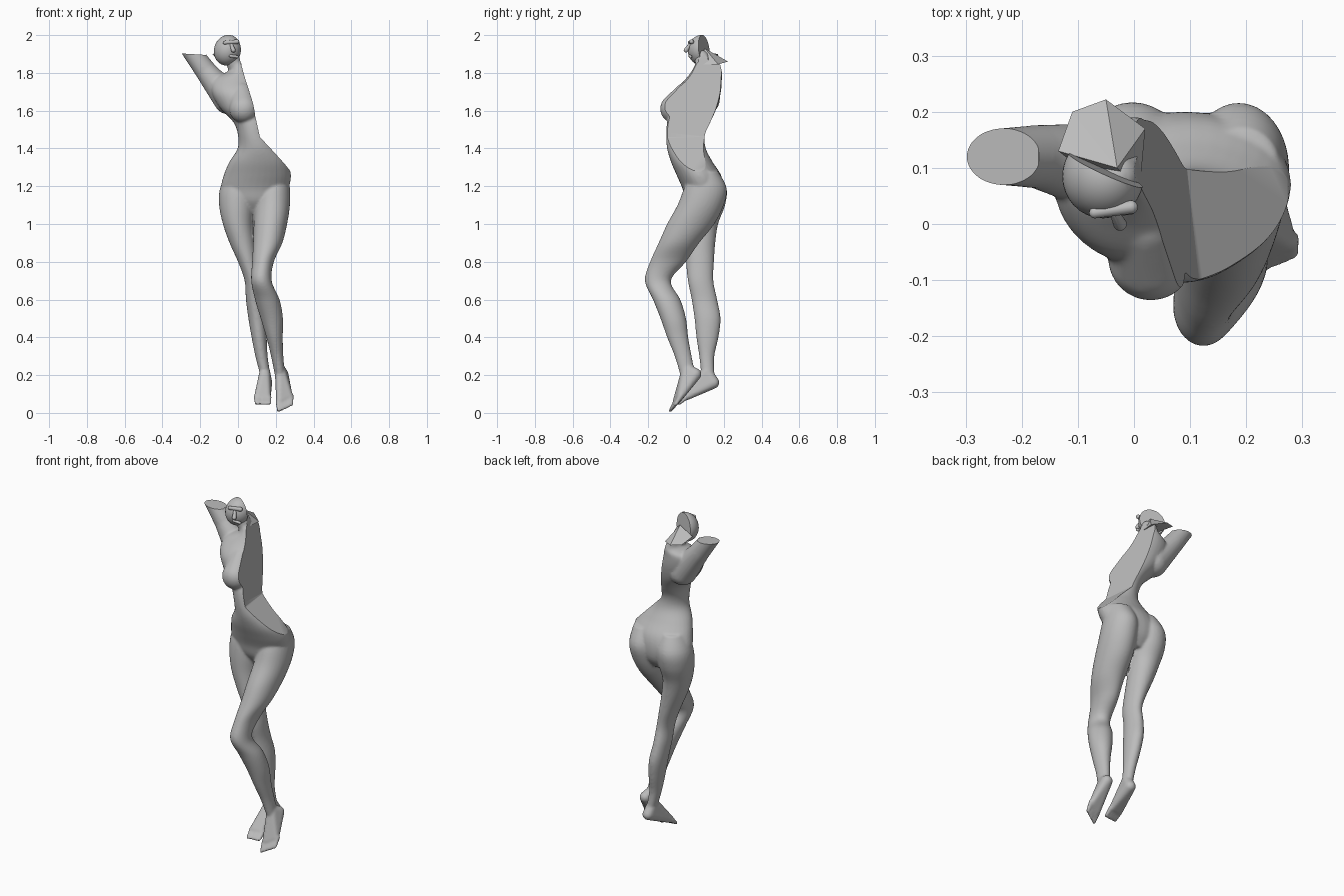
import bpy, bmesh, math
from mathutils import Vector, Matrix

cube = bpy.data.objects.get("Cube")
if cube:
    bpy.data.objects.remove(cube, do_unlink=True)

stone = bpy.data.materials.new("grey stone")
stone.use_nodes = True
stone.diffuse_color = (0.5, 0.5, 0.5, 1)
stone.node_tree.nodes["Principled BSDF"].inputs["Base Color"].default_value = (0.5, 0.5, 0.5, 1)


def finish(name, bm):
    """Turn a bmesh into a named object with the stone material."""
    bmesh.ops.recalc_face_normals(bm, faces=bm.faces)
    mesh = bpy.data.meshes.new(name)
    bm.to_mesh(mesh)
    bm.free()
    mesh.materials.append(stone)
    obj = bpy.data.objects.new(name, mesh)
    bpy.context.collection.objects.link(obj)
    return obj


def spline(a, b, c, d, t):
    """Smooth interpolation between b and c."""
    return b + t * ((c - a) + t * ((2 * a - 5 * b + 4 * c - d) + t * (3 * (b - c) + d - a))) / 2


def loft(bm, sections, sides=32, steps=5):
    """Skin level oval sections given as (z, left, right, front, back)."""
    levels = []
    last = len(sections) - 1
    for i in range(last):
        near = [sections[max(0, min(last, i + k))] for k in (-1, 0, 1, 2)]
        for s in range(steps):
            levels.append([spline(*vals, s / steps) for vals in zip(*near)])
    levels.append(sections[-1])
    rings = []
    for z, x0, x1, y0, y1 in levels:
        ring = []
        for k in range(sides):
            a = math.tau * k / sides
            ring.append(bm.verts.new(((x0 + x1) / 2 + math.cos(a) * (x1 - x0) / 2,
                                      (y0 + y1) / 2 + math.sin(a) * (y1 - y0) / 2, z)))
        rings.append(ring)
    for low, high in zip(rings, rings[1:]):
        for k in range(sides):
            n = (k + 1) % sides
            bm.faces.new((low[k], low[n], high[n], high[k]))
    bm.faces.new(rings[0])
    bm.faces.new(rings[-1])


def hull(bm, balls):
    """Wrap a tight skin around balls given as (x, y, z, radius)."""
    part = bmesh.new()
    for x, y, z, r in balls:
        bmesh.ops.create_icosphere(part, subdivisions=3, radius=r,
                                   matrix=Matrix.Translation((x, y, z)))
    out = bmesh.ops.convex_hull(part, input=part.verts)
    inner = {g for g in out["geom_interior"] if isinstance(g, bmesh.types.BMVert)}
    bmesh.ops.delete(part, geom=list(inner), context="VERTS")
    temp = bpy.data.meshes.new("temp")
    part.to_mesh(temp)
    part.free()
    bm.from_mesh(temp)
    bpy.data.meshes.remove(temp)


def prism(name, outline, y0, y1, shear):
    """Cutter: an x-z outline swept along y, leaning in x."""
    bm = bmesh.new()
    face = bm.faces.new([bm.verts.new((x - shear * y0, y0, z)) for x, z in outline])
    move = bmesh.ops.extrude_face_region(bm, geom=[face])["geom"]
    verts = [v for v in move if isinstance(v, bmesh.types.BMVert)]
    bmesh.ops.translate(bm, verts=verts, vec=(-shear * (y1 - y0), y1 - y0, 0))
    obj = finish(name, bm)
    obj.hide_render = True
    return obj


body = bmesh.new()

# Torso, from hips to the base of the neck
loft(body, [
    (1.06, 0.0, 0.18, 0.04, 0.15),
    (1.12, -0.07, 0.25, 0.0, 0.19),
    (1.19, -0.09, 0.27, -0.02, 0.2),
    (1.26, -0.075, 0.28, -0.05, 0.185),
    (1.33, -0.045, 0.26, -0.08, 0.14),
    (1.4, -0.002, 0.21, -0.1, 0.105),
    (1.47, 0.0, 0.17, -0.105, 0.1),
    (1.54, -0.025, 0.16, -0.1, 0.13),
    (1.62, -0.1, 0.15, -0.08, 0.165),
    (1.7, -0.14, 0.14, -0.06, 0.185),
    (1.77, -0.13, 0.1, 0.0, 0.19),
    (1.81, -0.05, 0.06, 0.03, 0.19),
    (1.85, -0.04, 0.04, 0.05, 0.18)])

# Straight right leg
loft(body, [
    (0.21, 0.115, 0.17, 0.08, 0.15),
    (0.3, 0.092, 0.157, 0.07, 0.15),
    (0.4, 0.072, 0.152, 0.055, 0.172),
    (0.5, 0.055, 0.145, 0.045, 0.183),
    (0.6, 0.042, 0.128, 0.03, 0.165),
    (0.7, 0.035, 0.12, 0.01, 0.145),
    (0.8, 0.0, 0.105, 0.0, 0.148),
    (0.9, -0.045, 0.09, -0.005, 0.155),
    (1.0, -0.08, 0.078, -0.01, 0.17),
    (1.1, -0.1, 0.09, -0.01, 0.207),
    (1.19, -0.095, 0.095, 0.0, 0.215),
    (1.28, -0.05, 0.08, 0.03, 0.17)])

# Bent left leg
loft(body, [
    (0.2, 0.195, 0.25, -0.03, 0.05),
    (0.3, 0.175, 0.24, -0.06, 0.03),
    (0.4, 0.15, 0.237, -0.1, 0.012),
    (0.5, 0.12, 0.238, -0.135, 0.0),
    (0.6, 0.09, 0.22, -0.175, -0.03),
    (0.7, 0.07, 0.178, -0.218, -0.08),
    (0.8, 0.075, 0.19, -0.19, 0.0),
    (0.9, 0.08, 0.235, -0.145, 0.07),
    (1.0, 0.083, 0.26, -0.1, 0.15),
    (1.1, 0.09, 0.275, -0.045, 0.2),
    (1.19, 0.1, 0.275, -0.01, 0.215),
    (1.28, 0.12, 0.26, 0.03, 0.17)])

# Bust and raised right arm
hull(body, [(0.03, -0.06, 1.61, 0.077), (0.02, 0.0, 1.69, 0.06)])
hull(body, [(-0.28, 0.12, 1.96, 0.047), (-0.17, 0.12, 1.81, 0.057)])
hull(body, [(-0.17, 0.12, 1.81, 0.057), (-0.05, 0.1, 1.66, 0.08)])
hull(body, [(0.0, 0.1, 1.8, 0.045), (-0.03, 0.085, 1.88, 0.04)])


def foot(ankle, heel, ball, toe, step):
    """Foot with five toes; toe is the big or first one, step leads to the next."""
    ankle, heel, ball, toe, step = map(Vector, (ankle, heel, ball, toe, step))
    side = step * 1.5
    hull(body, [(*ankle, 0.028), (*heel, 0.032), (*(ball - side), 0.02), (*(ball + side), 0.018)])
    for i in range(5):
        root = ball + step * (i - 2)
        hull(body, [(*root, 0.014), (*(toe + step * i), 0.01)])


foot((0.222, 0.005, 0.23), (0.235, 0.05, 0.205), (0.247, -0.04, 0.075),
     (0.215, -0.083, 0.012), (0.017, 0.007, 0.008))
foot((0.142, 0.11, 0.22), (0.15, 0.145, 0.16), (0.13, 0.0, 0.085),
     (0.098, -0.045, 0.05), (0.017, 0.002, 0.0))

figure = finish("body", body)

# Fuse the parts, soften the joins, then slice away the flat cuts
side_cut = prism("side_cutter", [(0.42, 1.14), (0.105, 1.46), (0.02, 1.86),
                                 (-0.03, 2.1), (0.42, 2.1)], -0.4, 0.4, 0.11)
arm_cut = prism("arm_cutter", [(-0.5, 1.915), (-0.17, 1.895), (-0.14, 2.1),
                               (-0.5, 2.1)], -0.2, 0.4, 0)
fuse = figure.modifiers.new("fuse", "REMESH")
fuse.mode = "VOXEL"
fuse.voxel_size = 0.0065
soften = figure.modifiers.new("soften", "SMOOTH")
soften.factor = 0.5
soften.iterations = 7
for cutter in (side_cut, arm_cut):
    cut = figure.modifiers.new("cut", "BOOLEAN")
    cut.operation = "DIFFERENCE"
    cut.solver = "EXACT"
    cut.object = cutter
bpy.context.view_layer.objects.active = figure
figure.select_set(True)
for mod in list(figure.modifiers):
    bpy.ops.object.modifier_apply(modifier=mod.name)
for cutter in (side_cut, arm_cut):
    bpy.data.objects.remove(cutter, do_unlink=True)

# Face: an oval mask, flat behind, with nose, lips and brow
face = bmesh.new()
tilt = Matrix.Translation((-0.055, 0.085, 1.92)) @ Matrix.Rotation(0.3, 4, "Y")
bmesh.ops.create_uvsphere(face, u_segments=32, v_segments=20, radius=1,
                          matrix=tilt @ Matrix.Diagonal((0.072, 0.075, 0.082, 1)))
for balls in ([(-0.035, 0.02, 1.95, 0.008), (-0.025, 0.0, 1.92, 0.012)],
              [(-0.04, 0.02, 1.89, 0.008), (-0.005, 0.025, 1.885, 0.008)],
              [(-0.07, 0.02, 1.96, 0.01), (-0.005, 0.03, 1.965, 0.012)]):
    hull(face, balls)
bmesh.ops.bisect_plane(face, geom=face.verts[:] + face.edges[:] + face.faces[:],
                       plane_co=(-0.06, 0.1, 1.92), plane_no=(0.4, 0.9, 0.1), clear_outer=True)
bmesh.ops.holes_fill(face, edges=[e for e in face.edges if e.is_boundary])
face_obj = finish("face", face)

# Faceted wedge behind the head
wedge = bmesh.new()
for co in ((-0.135, 0.13, 1.9), (-0.11, 0.2, 1.868), (-0.05, 0.222, 1.86), (0.02, 0.17, 1.845),
           (0.01, 0.06, 1.845), (-0.07, 0.08, 1.86), (-0.03, 0.1, 1.93)):
    wedge.verts.new(co)
bmesh.ops.convex_hull(wedge, input=wedge.verts)
finish("head_wedge", wedge)

# Smooth skin with crisp cut edges
for obj in (figure, face_obj):
    obj.select_set(True)
bpy.ops.object.shade_smooth_by_angle(angle=math.radians(35))
